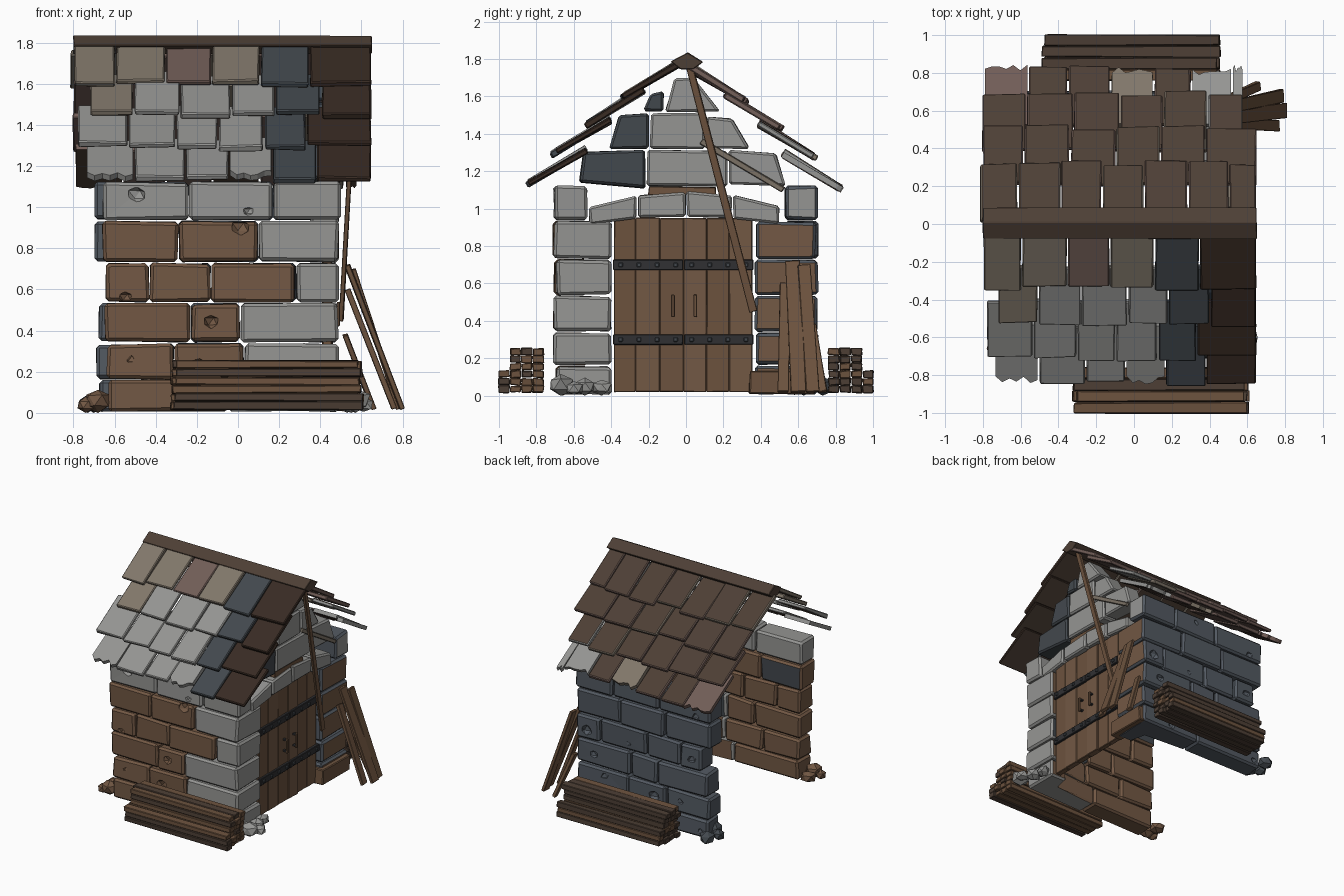
import bpy, bmesh, random
from math import sin, cos, radians
from mathutils import Vector, Matrix

if "Cube" in bpy.data.objects:
    bpy.data.objects.remove(bpy.data.objects["Cube"])

random.seed(4)
rnd = random.uniform
COL = dict(grey=(.30, .30, .29), slate=(.055, .065, .075), blue=(.085, .10, .12), brown=(.17, .098, .058),
           tan=(.22, .185, .145), mauve=(.165, .11, .095), dark=(.04, .024, .017), wood=(.15, .085, .048),
           oldwood=(.075, .05, .036), iron=(.03, .03, .033))
MATS = {}
for key, c in COL.items():
    MATS[key] = bpy.data.materials.new(key)
    MATS[key].diffuse_color = (*c, 1)


def finish(name, bm, mat):
    bmesh.ops.recalc_face_normals(bm, faces=bm.faces)
    me = bpy.data.meshes.new(name)
    bm.to_mesh(me)
    bm.free()
    me.materials.append(MATS[mat])
    ob = bpy.data.objects.new(name, me)
    bpy.context.collection.objects.link(ob)
    return ob


def paint(ob, mat, direction):
    """Give the faces looking along a direction another material."""
    ob.data.materials.append(MATS[mat])
    for f in ob.data.polygons:
        if f.normal.dot(Vector(direction)) > .8:
            f.material_index = len(ob.data.materials) - 1


def prism(name, pts, depth, mat, mx=Matrix(), bevel=0.0, jit=0.0):
    """Extrude a 2D outline along local z, jitter, bevel and place it."""
    bm = bmesh.new()
    lo = [bm.verts.new((x, y, 0)) for x, y in pts]
    hi = [bm.verts.new((x, y, depth)) for x, y in pts]
    n = len(pts)
    bm.faces.new(lo[::-1])
    bm.faces.new(hi)
    for i in range(n):
        bm.faces.new((lo[i], lo[(i + 1) % n], hi[(i + 1) % n], hi[i]))
    for v in bm.verts:
        v.co += Vector((rnd(-jit, jit), rnd(-jit, jit), rnd(-jit, jit)))
    if bevel:
        bmesh.ops.bevel(bm, geom=bm.edges[:], offset=bevel, segments=1, affect='EDGES')
    bm.transform(mx)
    return finish(name, bm, mat)


def rect(a, b, c, d):
    return [(a, c), (b, c), (b, d), (a, d)]


def block(name, x, y, z, mat, bevel=.012, jit=.007):
    return prism(name, rect(*x, *y), z[1] - z[0], mat, Matrix.Translation((0, 0, z[0])), bevel, jit)


def frame(o, x, y, z):
    m = Matrix((x, y, z)).transposed().to_4x4()
    m.translation = o
    return m


def end_prism(name, pts, x0, x1, mat, bevel=.012, jit=.005):
    """Outline in y,z facing +x."""
    return prism(name, pts, x1 - x0, mat, frame((x0, 0, 0), (0, 1, 0), (0, 0, 1), (1, 0, 0)), bevel, jit)


def plank(name, p, q, w, t, mat, side=(0, 1, 0), jit=.003):
    p, q = Vector(p), Vector(q)
    d = (q - p).normalized()
    n = d.cross(Vector(side)).normalized()
    return prism(name, rect(-w / 2, w / 2, -t / 2, t / 2), (q - p).length, mat,
                 frame(p, n.cross(d), n, d), .003, jit)


def rock(name, loc, r, mat):
    bm = bmesh.new()
    bmesh.ops.create_icosphere(bm, subdivisions=1, radius=r)
    for v in bm.verts:
        v.co *= rnd(.8, 1.12)
        v.co = Vector(loc) + Vector((v.co.x, v.co.y, v.co.z * .85))
        v.co.z = max(v.co.z, 0)
    return finish(name, bm, mat)


# side walls: staggered courses, the last stone of each is an L that turns the door corner
COURSES = [((.01, .155), (-.63, -.05, .49)), ((.165, .335), (-.64, -.31, .03, .49)),
           ((.345, .53), (-.65, -.23, .01, .49)), ((.54, .725), (-.65, -.43, -.13, .28, .49)),
           ((.735, .93), (-.66, -.29, .10, .49)), ((.94, 1.12), (-.66, -.24, .17, .50))]
gouged, cutters = [], []
for s in (-1, 1):
    for k, (z, xs) in enumerate(COURSES):
        for i in range(len(xs) - 1):
            last = i == len(xs) - 2
            x0, x1 = xs[i] + .004, xs[i + 1] - .004
            if s > 0 and i == 0:
                x0 -= (.05, .05, .03, -.03, .04, .04)[k]
            out, inn = s * (.70 + rnd(-.01, .01)), s * .53
            pil = s * (.53 if k == 5 else .40 if s < 0 else .37)
            outline = rect(x0, x1, out, inn)
            if last and k < 5:
                xi = max(x0 + .03, .34)
                outline = [(x0, out), (x1, out), (x1, pil), (xi, pil), (xi, inn), (x0, inn)]
            brown = s < 0 and k < 5 and not last and x1 < .3
            mat = "brown" if brown else "grey" if s < 0 else "blue"
            ob = prism("wall_stone", outline, z[1] - z[0], mat, Matrix.Translation((0, 0, z[0])), .015, .006)
            if s > 0 and last:
                paint(ob, "brown" if k < 5 else "grey", (1, 0, 0))
            if s < 0:
                paint(ob, "grey" if k == 5 else random.choice(("brown", "brown", "slate")), (0, 1, 0))
            if rnd(0, 1) < .6:
                c = rock("gouge_cutter", (rnd(x0 + .06, x1 - .06), s * .715, rnd(z[0] + .02, z[1] - .02)),
                         rnd(.03, .055), "slate")
                c.hide_render = True
                m = ob.modifiers.new("gouge", 'BOOLEAN')
                m.operation, m.object = 'DIFFERENCE', c
                gouged.append(ob)
                cutters.append(c)

# bake the chipped stones and drop the cutters
dg = bpy.context.evaluated_depsgraph_get()
for ob in gouged:
    me = bpy.data.meshes.new_from_object(ob.evaluated_get(dg))
    ob.modifiers.clear()
    ob.data = me
for c in cutters:
    bpy.data.objects.remove(c)

# arched lintel over the door
ly = (-.52, -.26, 0, .25, .50)
top = lambda y: 1.09 - .30 * y * y
bot = lambda y: .96 - .16 * y * y
for a, b in zip(ly, ly[1:]):
    a, b = a + .004, b - .004
    end_prism("lintel_stone", [(a, bot(a)), (b, bot(b)), (b, top(b)), (a, top(a))], .35, .49, "grey")
end_prism("lintel_board", rect(-.2, .16, 1.075, 1.115), .36, .47, "wood", .004)

# gable stones above the lintel
GABLE = [[(-.57, 1.14), (-.22, 1.11), (-.22, 1.31), (-.55, 1.30)],
         rect(-.21, .22, 1.12, 1.31),
         [(.23, 1.13), (.53, 1.12), (.48, 1.30), (.23, 1.31)],
         [(-.41, 1.32), (-.20, 1.32), (-.20, 1.51), (-.36, 1.50)],
         rect(-.19, .10, 1.32, 1.51),
         [(.11, 1.32), (.34, 1.32), (.25, 1.48), (.11, 1.49)],
         [(-.23, 1.52), (-.12, 1.52), (-.12, 1.63), (-.19, 1.61)],
         [(-.11, 1.52), (.18, 1.52), (.04, 1.70), (-.06, 1.70)]]
for i, g in enumerate(GABLE):
    end_prism("gable_stone", g, .36, .49, "slate" if i in (0, 3, 6) else "grey")
plank("gable_stick", (.51, .08, 1.36), (.50, .52, 1.10), .03, .02, "tan")

# double door: planks, straps, bolts, handles
edges = (-.385, -.27, -.14, -.013, .11, .23, .355)
for i, (a, b) in enumerate(zip(edges, edges[1:])):
    block("door_plank", (.41, .455 + rnd(-.006, .006)), (a, b), (.02, .95),
          "brown" if i % 2 else "wood", .004, .002)
for z in (.30, .70):
    for a, b in ((-.39, -.016), (-.01, .36)):
        block("door_strap", (.45, .475), (a, b), (z - .028, z + .028), "iron", .004, .001)
        for j in range(4):
            y = a + .04 + j * (b - a - .08) / 3
            block("strap_bolt", (.47, .485), (y - .012, y + .012), (z - .012, z + .012), "slate", .004, 0)
for y in (-.07, .05):
    block("door_handle", (.48, .495), (y - .01, y + .01), (.42, .54), "wood", .004, 0)
    for z in (.43, .52):
        block("handle_mount", (.45, .485), (y - .01, y + .01), (z, z + .012), "iron", 0, 0)
block("threshold_board", (.42, .52), (.34, .69), (.01, .13), "wood", .006)

# roof tiles: four overlapping rows per slope
ROWS = [(.83, 1.125), (.70, 1.285), (.52, 1.44), (.33, 1.585)]
for s in (-1, 1):
    for r, (y, z) in enumerate(ROWS):
        x = -.80 + (.07 if r % 2 == 0 and s < 0 else 0) + rnd(-.02, .02)
        while x < .58:
            x1 = min(x + rnd(.20, .25), .65)
            if x1 > .56:
                x1 = .65
            if s > 0 and x > .30 and r < 2:
                x1 = min(x1, .58)
            v0, L = rnd(-.015, .02), .355
            a, b = x + .005, x1 - .005
            mid = (a + b) / 2
            ragged = r == 0 and (x < -.65 or -.2 < x < .08 or (s > 0 and x > .3))
            low = [(a + (b - a) * t / 6, v0 + rnd(-.01, .04)) for t in range(7)] if ragged \
                else [(a, v0 + rnd(-.006, .006)), (b, v0)]
            if s < 0:
                mat = "dark" if mid > .42 else "slate" if mid > .2 else random.choice(
                    ("grey", "grey", "tan") if r < 3 else ("tan", "mauve"))
            else:
                mat = "grey" if mid > .3 and r < 2 else random.choice(("tan", "mauve", "mauve"))
            tilt = radians(31) + rnd(-.03, .03)
            up = Vector((0, -s * cos(tilt), sin(tilt)))
            nrm = Vector((1, 0, 0)).cross(up)
            ob = prism("roof_tile", low + [(b, L), (a, L)], .03, mat,
                       frame((0, s * y, z + rnd(-.006, .006)), (1, 0, 0), up, nrm),
                       0 if ragged else .006, .001 if ragged else .004)
            paint(ob, "oldwood", (0, 0, -1))
            x = x1

# ridge beam and the fallen brace under it
end_prism("ridge_beam", [(-.08, 1.785), (-.03, 1.745), (.04, 1.745), (.09, 1.785), (.01, 1.835)],
          -.80, .65, "oldwood", .004, .003)
plank("fallen_brace", (.575, .02, 1.75), (.50, .36, .45), .04, .022, "wood")

# stacked planks along both side walls
for s, xa, xb in ((-1, -.32, .60), (1, -.48, .45)):
    for layer in range(6):
        z = .035 + layer * .04
        for j in range(4 if layer < 3 else 3):
            y = s * (.79 + j * .061)
            block("stacked_plank", (xa + rnd(-.01, .02), xb + rnd(-.02, .01)), (y - .029, y + .029),
                  (z - .019, z + .019), random.choice(("wood", "oldwood", "wood") if s < 0 else
                                                      ("oldwood", "oldwood", "wood")), .004, .004)

# planks leaning beside the door
for p, q, w in (((.53, .57, .72), (.80, .60, .02), .08), ((.56, .63, .70), (.78, .68, .02), .07),
                ((.52, .67, .38), (.66, .73, .02), .05), ((.53, .53, .60), (.76, .52, .02), .06)):
    plank("leaning_plank", p, q, w, .028, "wood")

# rubble at the wall ends
for x, y, r, m in ((-.74, -.66, .05, "brown"), (-.70, -.56, .06, "brown"), (-.68, -.66, .075, "brown"),
                   (-.73, .63, .055, "slate"), (-.70, .73, .06, "slate"), (-.66, .58, .07, "slate"),
                   (.57, -.67, .075, "grey"), (.55, -.54, .06, "grey"), (.61, -.60, .05, "grey"),
                   (.53, -.45, .055, "grey")):
    rock("rubble_rock", (x, y, r * .8), r, m)

for m in bpy.data.materials:
    if m.users and not m.is_grease_pencil:
        m.use_nodes = True
        m.node_tree.nodes["Principled BSDF"].inputs["Base Color"].default_value = m.diffuse_color
